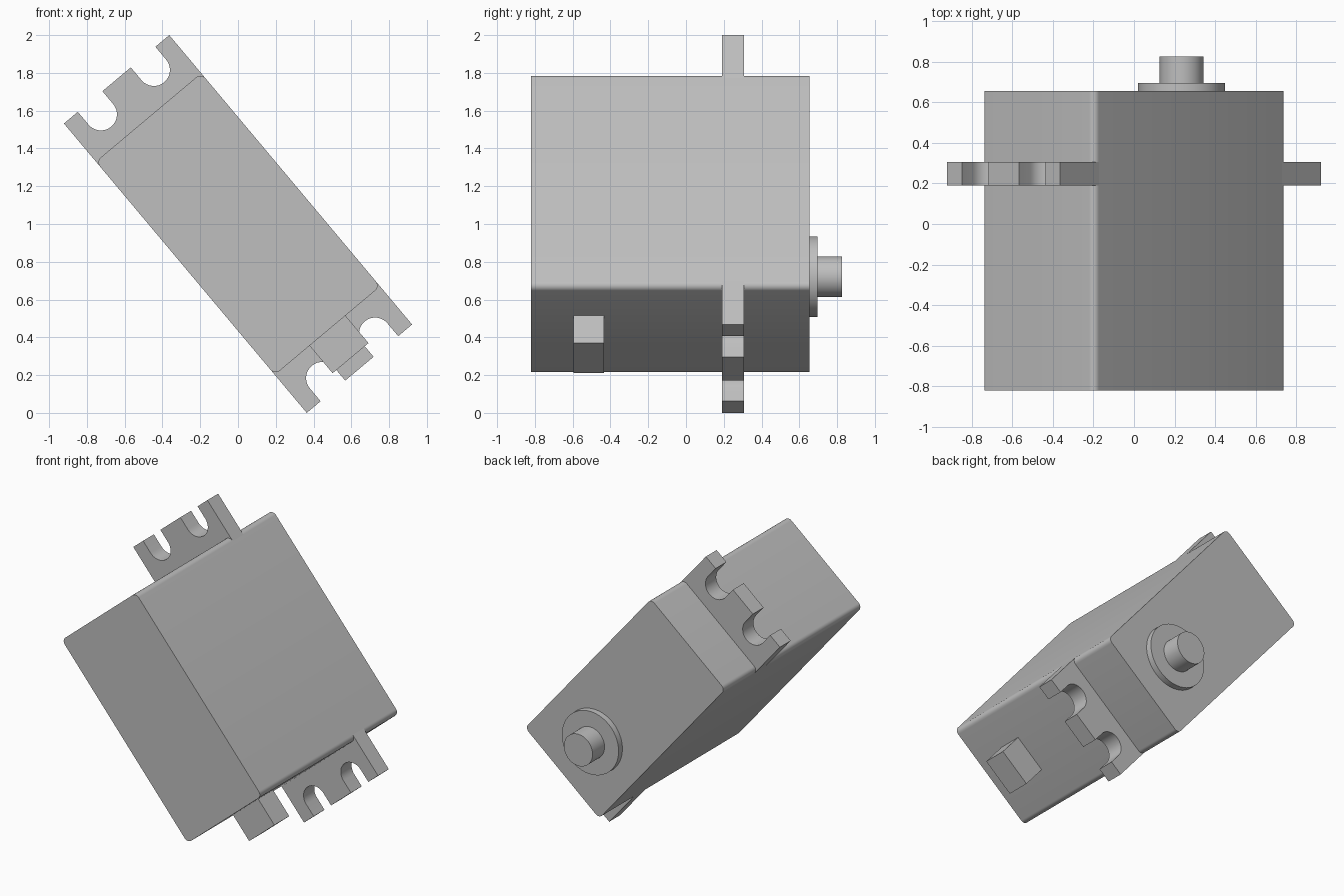
import bpy, bmesh
from math import sin, cos, pi, radians
from mathutils import Matrix

cube = bpy.data.objects.get("Cube")
if cube:
    bpy.data.objects.remove(cube)

grey = bpy.data.materials.new("plain grey")
grey.use_nodes = True
grey.diffuse_color = (0.52, 0.52, 0.52, 1)
grey.node_tree.nodes["Principled BSDF"].inputs["Base Color"].default_value = grey.diffuse_color

# The whole motor leans about the y axis; local x runs along its length
TILT = Matrix.Translation((0, 0, 1)) @ Matrix.Rotation(radians(50), 4, "Y")
HALF_LEN, HALF_WID, TAB_END = 0.737, 0.364, 1.0


def arc(cx, cz, r, start, end, n):
    return [(cx + r * cos(start + (end - start) * i / n),
             cz + r * sin(start + (end - start) * i / n)) for i in range(n + 1)]


def extrude(name, outline, y0, y1):
    """Extrude an x-z outline from y0 to y1."""
    bm = bmesh.new()
    face = bm.faces.new([bm.verts.new((x, y0, z)) for x, z in outline])
    ext = bmesh.ops.extrude_face_region(bm, geom=[face])
    top = [g for g in ext["geom"] if isinstance(g, bmesh.types.BMVert)]
    bmesh.ops.translate(bm, verts=top, vec=(0, y1 - y0, 0))
    bmesh.ops.recalc_face_normals(bm, faces=bm.faces)
    mesh = bpy.data.meshes.new(name)
    bm.to_mesh(mesh)
    bm.free()
    mesh.materials.append(grey)
    obj = bpy.data.objects.new(name, mesh)
    bpy.context.collection.objects.link(obj)
    obj.matrix_world = TILT
    bpy.ops.object.select_all(action="DESELECT")
    obj.select_set(True)
    bpy.context.view_layer.objects.active = obj
    bpy.ops.object.shade_smooth_by_angle(angle=radians(30))
    return obj


# Case with rounded long edges
R = 0.034
case = []
for i, (sx, sz) in enumerate([(1, 1), (-1, 1), (-1, -1), (1, -1)]):
    case += arc(sx * (HALF_LEN - R), sz * (HALF_WID - R), R, i * pi / 2, (i + 1) * pi / 2, 8)
extrude("case", case, -0.82, 0.655)

# Mounting tabs with two open slots each
SLOT_X, SLOT_Z, SLOT_R = 0.911, 0.183, 0.085
tab = [(HALF_LEN - R, -HALF_WID), (TAB_END, -HALF_WID)]
for cz in (-SLOT_Z, SLOT_Z):
    tab.append((TAB_END, cz - SLOT_R))
    tab += arc(SLOT_X, cz, SLOT_R, 1.5 * pi, 0.5 * pi, 16)
    tab.append((TAB_END, cz + SLOT_R))
tab += [(TAB_END, HALF_WID), (HALF_LEN - R, HALF_WID)]
for name, side in (("lower_mounting_tab", 1), ("upper_mounting_tab", -1)):
    extrude(name, [(side * x, z) for x, z in tab], 0.19, 0.306)

# Cable outlet on the lower end
extrude("cable_outlet", [(0.7, -0.124), (0.927, -0.124), (0.927, 0.124), (0.7, 0.124)],
        -0.595, -0.435)

# Output collar and shaft
for name, r, y1 in (("shaft_collar", 0.214, 0.696), ("output_shaft", 0.108, 0.825)):
    extrude(name, arc(0.364, 0, r, 0, 2 * pi, 48)[:-1], 0.64, y1)
